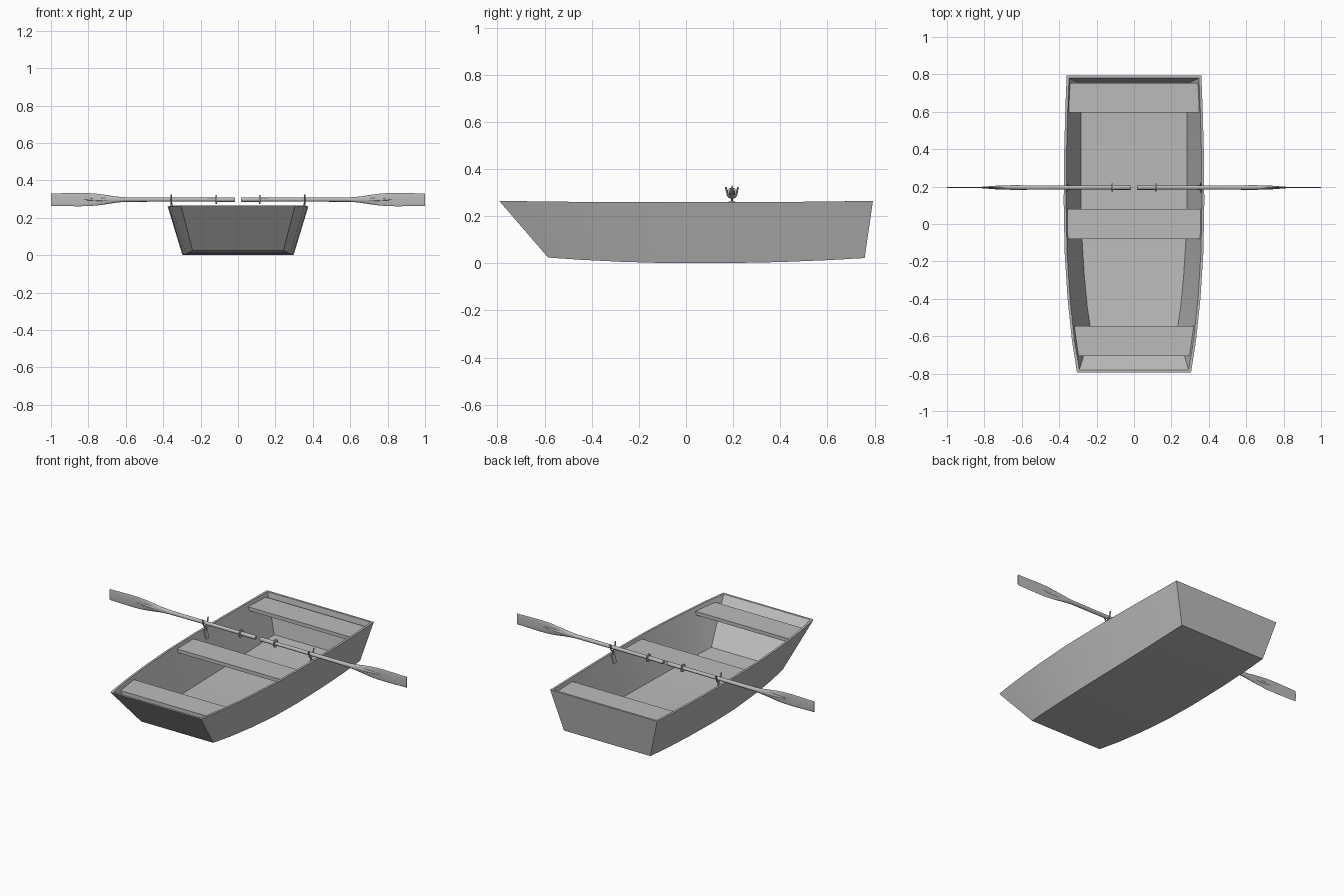
import bpy, bmesh, math
from mathutils import Vector

cube = bpy.data.objects.get("Cube")
if cube:
    bpy.data.objects.remove(cube, do_unlink=True)

grey = bpy.data.materials.new("plain_grey")
grey.use_nodes = True
grey.diffuse_color = (0.5, 0.5, 0.5, 1)
bsdf = next(n for n in grey.node_tree.nodes if n.type == 'BSDF_PRINCIPLED')
bsdf.inputs["Base Color"].default_value = (0.5, 0.5, 0.5, 1)


def make(name, verts, faces, smooth=None):
    """Create a mesh object with outward normals and the grey material."""
    mesh = bpy.data.meshes.new(name)
    mesh.from_pydata(verts, [], faces)
    bm = bmesh.new()
    bm.from_mesh(mesh)
    bmesh.ops.recalc_face_normals(bm, faces=bm.faces)
    bm.to_mesh(mesh)
    bm.free()
    mesh.materials.append(grey)
    ob = bpy.data.objects.new(name, mesh)
    bpy.context.scene.collection.objects.link(ob)
    if smooth:
        bpy.ops.object.select_all(action='DESELECT')
        ob.select_set(True)
        bpy.context.view_layer.objects.active = ob
        bpy.ops.object.shade_smooth_by_angle(angle=math.radians(smooth))
    return ob


def loft(name, rings, smooth=40):
    """Skin a list of equal closed rings and cap both ends."""
    n = len(rings[0])
    verts = [v for ring in rings for v in ring]
    faces = [(k * n + i, k * n + (i + 1) % n, (k + 1) * n + (i + 1) % n, (k + 1) * n + i)
             for k in range(len(rings) - 1) for i in range(n)]
    faces += [tuple(range(n)), tuple(range(len(verts) - n, len(verts)))]
    return make(name, verts, faces, smooth)


# Hull stations: rim y, rim half width, rim z, floor y, floor half width, floor z
STATIONS = [
    (-0.793, 0.305, 0.265, -0.585, 0.243, 0.024),
    (-0.62, 0.332, 0.262, -0.45, 0.262, 0.015),
    (-0.40, 0.355, 0.26, -0.27, 0.279, 0.006),
    (-0.15, 0.371, 0.26, -0.06, 0.292, 0.0),
    (0.12, 0.376, 0.26, 0.15, 0.297, 0.0),
    (0.40, 0.373, 0.26, 0.40, 0.297, 0.005),
    (0.62, 0.367, 0.262, 0.60, 0.295, 0.013),
    (0.793, 0.36, 0.265, 0.758, 0.291, 0.022),
]
WALL = 0.013


def build_hull():
    last = len(STATIONS) - 1
    verts, faces = [], []
    for inset in (0, WALL):
        for k, (yt, wt, zt, yb, wb, zb) in enumerate(STATIONS):
            shift = inset * ((k == 0) - (k == last))
            yt, yb, wt, wb = yt + shift, yb + shift, wt - inset, wb - inset
            zb += inset
            verts += [(-wt, yt, zt), (-wb, yb, zb), (wb, yb, zb), (wt, yt, zt)]
    skin = 4 * (last + 1)
    for base in (0, skin):
        for k in range(last):
            a = base + 4 * k
            faces += [(a + i, a + i + 1, a + i + 5, a + i + 4) for i in range(3)]
        faces += [tuple(base + i for i in range(4)),
                  tuple(base + 4 * last + i for i in range(4))]
    # Flat rim joining the outer and inner skins
    rim = [4 * k for k in range(last + 1)] + [4 * k + 3 for k in range(last, -1, -1)]
    for a, b in zip(rim, rim[1:] + rim[:1]):
        faces.append((a, b, b + skin, a + skin))
    make("hull", verts, faces, 25)


def bench(name, y0, w0, y1, w1, top=0.243, thick=0.022):
    """Plank whose ends follow the flared sides."""
    rings = []
    for y, w in ((y0, w0), (y1, w1)):
        low = w - thick * 0.3
        rings.append([(-w, y, top), (w, y, top), (low, y, top - thick), (-low, y, top - thick)])
    loft(name, rings, None)


build_hull()
bench("bow_bench", -0.705, 0.297, -0.545, 0.319)
bench("middle_bench", -0.08, 0.359, 0.08, 0.36)
bench("stern_bench", 0.595, 0.353, 0.755, 0.349)

OAR_Y, OAR_Z = 0.195, 0.297


def turned(name, side, profile, sides=16):
    """Loft elliptical sections (x, y radius, z radius) along the oar line."""
    rings = []
    for x, ry, rz in profile:
        angles = [2 * math.pi * i / sides for i in range(sides)]
        rings.append([(side * x, OAR_Y + ry * math.cos(a), OAR_Z + rz * math.sin(a))
                      for a in angles])
    return loft(name, rings)


def rod(name, points, radius, sides=8):
    """Round bar following a path in a plane of constant x."""
    pts = [Vector(p) for p in points]
    rings = []
    for i, p in enumerate(pts):
        along = (pts[min(i + 1, len(pts) - 1)] - pts[max(i - 1, 0)]).normalized()
        u = Vector((1, 0, 0))
        v = along.cross(u)
        rings.append([p + radius * (u * math.cos(a) + v * math.sin(a))
                      for a in (2 * math.pi * j / sides for j in range(sides))])
    return loft(name, rings)


for label, side in (("left", 1), ("right", -1)):
    # Oar: grip, shaft, blade and stop collar
    turned(label + "_oar_grip", side, [(0.015, 0.010, 0.010), (0.02, 0.012, 0.012),
                                       (0.11, 0.012, 0.012), (0.115, 0.010, 0.010)])
    turned(label + "_oar_shaft", side, [(0.11, 0.010, 0.010), (0.60, 0.012, 0.012),
                                        (0.72, 0.011, 0.010), (0.85, 0.001, 0.002)])
    turned(label + "_oar_blade", side, [
        (0.60, 0.012, 0.012), (0.65, 0.013, 0.016), (0.70, 0.009, 0.024),
        (0.75, 0.005, 0.031), (0.80, 0.003, 0.035), (0.86, 0.0025, 0.036),
        (0.94, 0.0025, 0.034), (1.0, 0.002, 0.033)])
    turned(label + "_oar_collar", side, [(0.113, 0.022, 0.024), (0.119, 0.022, 0.024)])

    # Oarlock: horned cradle, pin and mounting plate
    x = side * 0.356
    arc = [math.radians(d) for d in range(180, 361, 20)]
    cradle = [(x, OAR_Y - 0.026, OAR_Z + 0.026)]
    cradle += [(x, OAR_Y + 0.02 * math.cos(a), OAR_Z + 0.02 * math.sin(a)) for a in arc]
    cradle.append((x, OAR_Y + 0.026, OAR_Z + 0.026))
    rod(label + "_oarlock_cradle", cradle, 0.004)
    rod(label + "_oarlock_pin", [(x, OAR_Y, 0.21), (x, OAR_Y, 0.278)], 0.005)
    plate = []
    for z, out in ((0.205, 0.347), (0.262, 0.364)):
        plate.append([(side * (out + dx), OAR_Y + dy, z)
                      for dx, dy in ((-0.008, -0.014), (0, -0.014), (0, 0.014), (-0.008, 0.014))])
    loft(label + "_oarlock_plate", plate, None)
